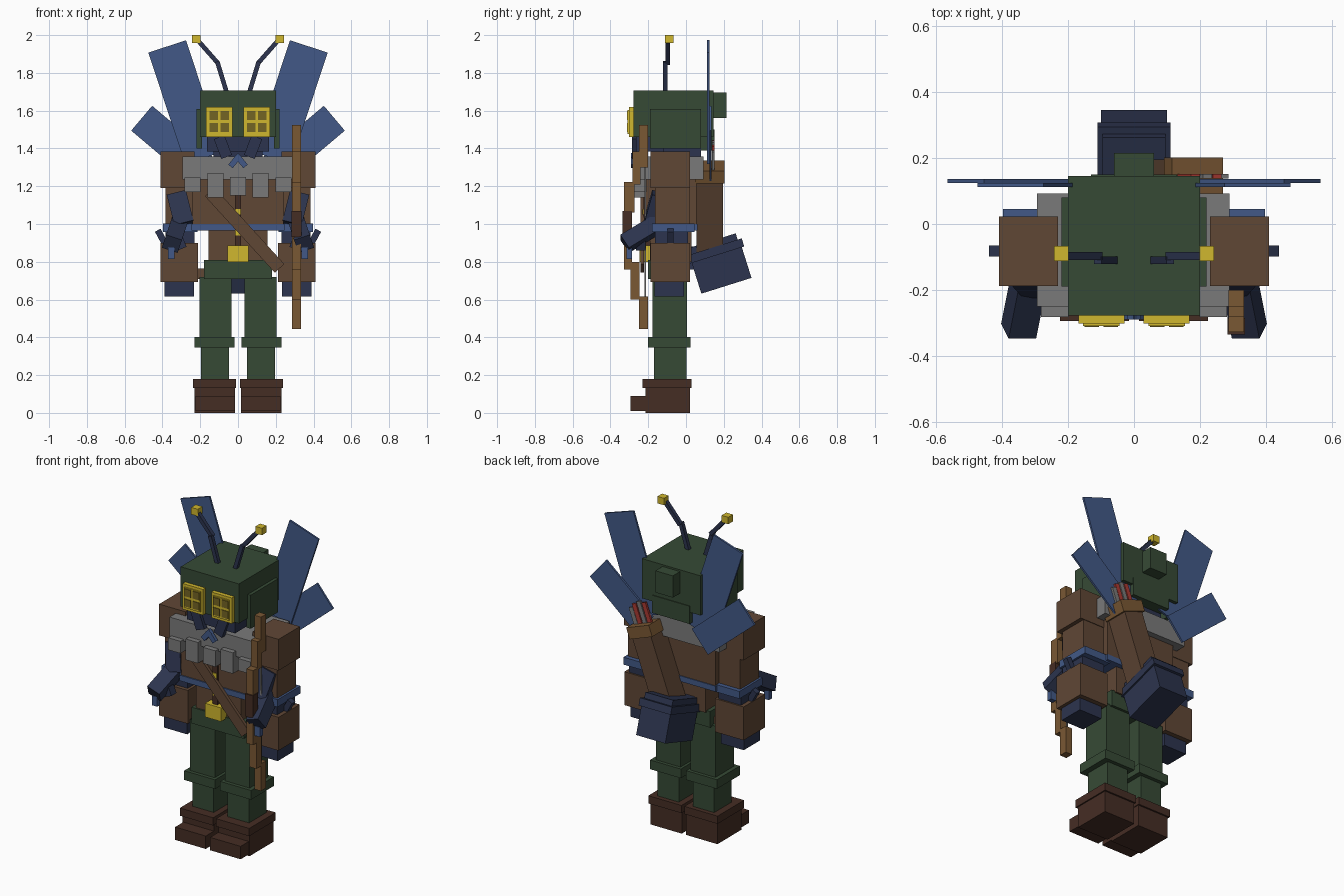
import bpy
from mathutils import Vector, Matrix


def colour(name, r, g, b):
    def lin(c):
        c /= 255
        return c / 12.92 if c < 0.04045 else ((c + 0.055) / 1.055) ** 2.4
    m = bpy.data.materials.new(name)
    m.diffuse_color = (lin(r), lin(g), lin(b), 1)
    return m


GREEN = colour("moss green", 54, 74, 53)
BROWN = colour("leather brown", 96, 71, 53)
DARK = colour("dark brown", 69, 45, 36)
TAN = colour("wood tan", 122, 88, 52)
BLUE = colour("wing blue", 66, 89, 135)
NAVY = colour("navy", 44, 52, 78)
GREY = colour("steel grey", 122, 122, 122)
YELLOW = colour("yellow", 208, 183, 46)
OLIVE = colour("lens olive", 116, 101, 36)
RED = colour("red", 170, 58, 50)

FACES = [(0, 2, 3, 1), (4, 5, 7, 6), (0, 1, 5, 4), (2, 6, 7, 3), (0, 4, 6, 2), (1, 3, 7, 5)]


def block(name, mat, size, matrix):
    verts = [matrix @ Vector((x * size[0] / 2, y * size[1] / 2, z * size[2] / 2))
             for z in (-1, 1) for y in (-1, 1) for x in (-1, 1)]
    me = bpy.data.meshes.new(name)
    me.from_pydata(verts, [], FACES)
    me.materials.append(mat)
    ob = bpy.data.objects.new(name, me)
    bpy.context.collection.objects.link(ob)
    return ob


def box(name, mat, x0, x1, y0, y1, z0, z1):
    c = Vector((x0 + x1, y0 + y1, z0 + z1)) / 2
    return block(name, mat, (x1 - x0, y1 - y0, z1 - z0), Matrix.Translation(c))


def pair(name, mat, x0, x1, y0, y1, z0, z1):
    box("left_" + name, mat, x0, x1, y0, y1, z0, z1)
    box("right_" + name, mat, -x1, -x0, y0, y1, z0, z1)


def bar(name, mat, p0, p1, w, d):
    """Box running from p0 to p1, w wide sideways and d deep."""
    p0, p1 = Vector(p0), Vector(p1)
    z = (p1 - p0).normalized()
    x = Vector((0, 1, 0)).cross(z).normalized()
    rot = Matrix((x, z.cross(x), z)).transposed().to_4x4()
    return block(name, mat, (w, d, (p1 - p0).length), Matrix.Translation((p0 + p1) / 2) @ rot)


def bar_pair(name, mat, p0, p1, w, d):
    bar("left_" + name, mat, p0, p1, w, d)
    bar("right_" + name, mat, (-p0[0], *p0[1:]), (-p1[0], *p1[1:]), w, d)


# Boots and legs
pair("boot_toe", DARK, .015, .225, -.295, -.21, .01, .09)
pair("boot", DARK, .015, .23, -.215, .02, 0, .135)
pair("boot_cuff", DARK, .01, .238, -.23, .03, .132, .18)
pair("shin", GREEN, .048, .195, -.17, .002, .18, .35)
pair("knee_cuff", GREEN, .018, .23, -.2, .025, .345, .402)
pair("thigh", GREEN, .035, .205, -.178, .004, .4, .72)
box("hips", GREEN, -.18, .18, -.2, .02, .71, .81)

# Torso and belt
box("waist", BROWN, -.155, .155, -.19, .03, .8, .98)
box("torso", BROWN, -.24, .24, -.215, .055, .97, 1.34)
box("waist_band", BLUE, -.245, .245, -.222, .06, .965, 1.0)
box("buckle", YELLOW, -.055, .055, -.245, -.19, .8, .885)
box("front_lacing", DARK, -.016, .016, -.225, -.19, .88, 1.17)
for z in (.94, 1.05):
    box("button", YELLOW, -.013, .013, -.23, -.22, z, z + .03)
bar("strap", BROWN, (-.15, -.232, 1.17), (.22, -.232, .765), .068, .02)
box("hip_pouch", BROWN, -.215, -.17, -.12, -.02, .71, .765)

# Grey collar with hanging tabs
box("collar", GREY, -.295, .29, -.25, .092, 1.235, 1.358)
for x, z0, z1 in ((-.24, 1.17, 1.245), (-.12, 1.14, 1.27), (0, 1.15, 1.25), (.12, 1.14, 1.27), (.24, 1.17, 1.245)):
    box("collar_tab", GREY, x - .042, x + .042, -.282, -.21, z0, z1)

# Main arms
pair("shoulder_pad", BROWN, .23, .41, -.188, .022, 1.19, 1.384)
pair("upper_arm", BROWN, .225, .385, -.165, .018, 1.0, 1.2)
pair("arm_band", BLUE, .215, .398, -.18, .045, .957, 1.003)
pair("wrist", NAVY, .23, .385, -.165, .01, .88, .96)
pair("gauntlet", BROWN, .213, .41, -.188, .02, .693, .9)
pair("hand", NAVY, .232, .39, -.168, -.01, .615, .7)
bar_pair("arm_spike", NAVY, (.375, -.082, .875), (.425, -.082, .967), .034, .034)

# Small front arms
bar_pair("fore_upper", NAVY, (.325, -.15, 1.16), (.285, -.195, 1.0), .105, .06)
bar_pair("fore_lower", NAVY, (.315, -.15, 1.0), (.35, -.325, .895), .088, .085)
bar_pair("fore_wrist", NAVY, (.32, -.24, .93), (.295, -.24, .87), .05, .05)
pair("fore_finger", BLUE, .335, .37, -.315, -.285, .815, .875)

# Head
box("neck", NAVY, -.13, .13, -.17, .08, 1.33, 1.48)
box("head", GREEN, -.2, .2, -.277, .145, 1.46, 1.706)
box("head_lower_back", GREEN, -.13, .13, -.1, .15, 1.39, 1.5)
box("head_knob", GREEN, -.06, .06, .14, .215, 1.56, 1.695)
pair("ear_flap", GREEN, .19, .22, -.19, .08, 1.4, 1.608)
box("jaw", NAVY, -.165, .165, -.265, -.12, 1.385, 1.468)
bar_pair("mandible", NAVY, (.1, -.27, 1.46), (.06, -.27, 1.355), .06, .03)
bar_pair("mouth_palp", BLUE, (-.01, -.28, 1.365), (.04, -.28, 1.305), .03, .02)
for s in (-1, 1):
    c = s * .099
    box("goggle", YELLOW, c - .07, c + .07, -.302, -.27, 1.46, 1.62)
    box("goggle_rim", YELLOW, c - .055, c + .055, -.309, -.3, 1.477, 1.603)
    for dx in (-.029, .029):
        for z in (1.511, 1.574):
            box("goggle_pane", OLIVE, c + dx - .022, c + dx + .022, -.313, -.306, z - .023, z + .023)

# Antennae
bar_pair("antenna_lower", NAVY, (.058, -.11, 1.69), (.11, -.11, 1.86), .024, .024)
bar_pair("antenna_upper", NAVY, (.105, -.097, 1.85), (.215, -.097, 1.975), .024, .024)
pair("antenna_tip", YELLOW, .198, .243, -.112, -.067, 1.957, 2.0)

# Wings
bar_pair("upper_wing", BLUE, (.375, .118, 1.94), (.18, .118, 1.35), .21, .012)
bar_pair("lower_wing", BLUE, (.51, .13, 1.56), (.19, .13, 1.29), .172, .012)

# Quiver with arrows
top, low = Vector((.185, .125, 1.29)), Vector((.015, .125, .83))
axis = (top - low).normalized()
bar("quiver", BROWN, low, top, .135, .14)
bar("quiver_rim", TAN, top - axis * .05, top + axis * .02, .165, .155)
side = Vector((axis.z, 0, -axis.x))
for off, mat, length in ((-.05, RED, .14), (-.015, GREY, .15), (.02, RED, .14), (.05, GREY, .12)):
    start = top + side * off + Vector((0, .02, 0))
    bar("arrow", mat, start, start + axis * length, .028, .014)

# Tail abdomen: tilted stacked blocks
base, up = Vector((0, .214, .673)), Vector((0, -.3, .954))
bar("abdomen", NAVY, base, base + up * .175, .2, .278)
bar("abdomen_ring", NAVY, base + up * .17, base + up * .215, .22, .305)
bar("abdomen_top", NAVY, base + up * .21, base + up * .25, .19, .26)
box("abdomen_joint", NAVY, -.08, .08, 0, .12, .76, .88)

# Bow held at the left side
for z0, z1, y0, y1 in ((1.3, 1.525, -.25, -.2), (1.21, 1.385, -.282, -.24), (1.06, 1.222, -.328, -.272),
                       (.76, .94, -.328, -.285), (.6, .8, -.295, -.245), (.445, .615, -.25, -.2)):
    box("bow_limb", TAN, .287, .333, y0, y1, z0, z1)
box("bow_grip", DARK, .283, .337, -.336, -.285, .93, 1.07)
box("bow_string", GREY, .306, .314, -.219, -.211, .55, 1.4)
